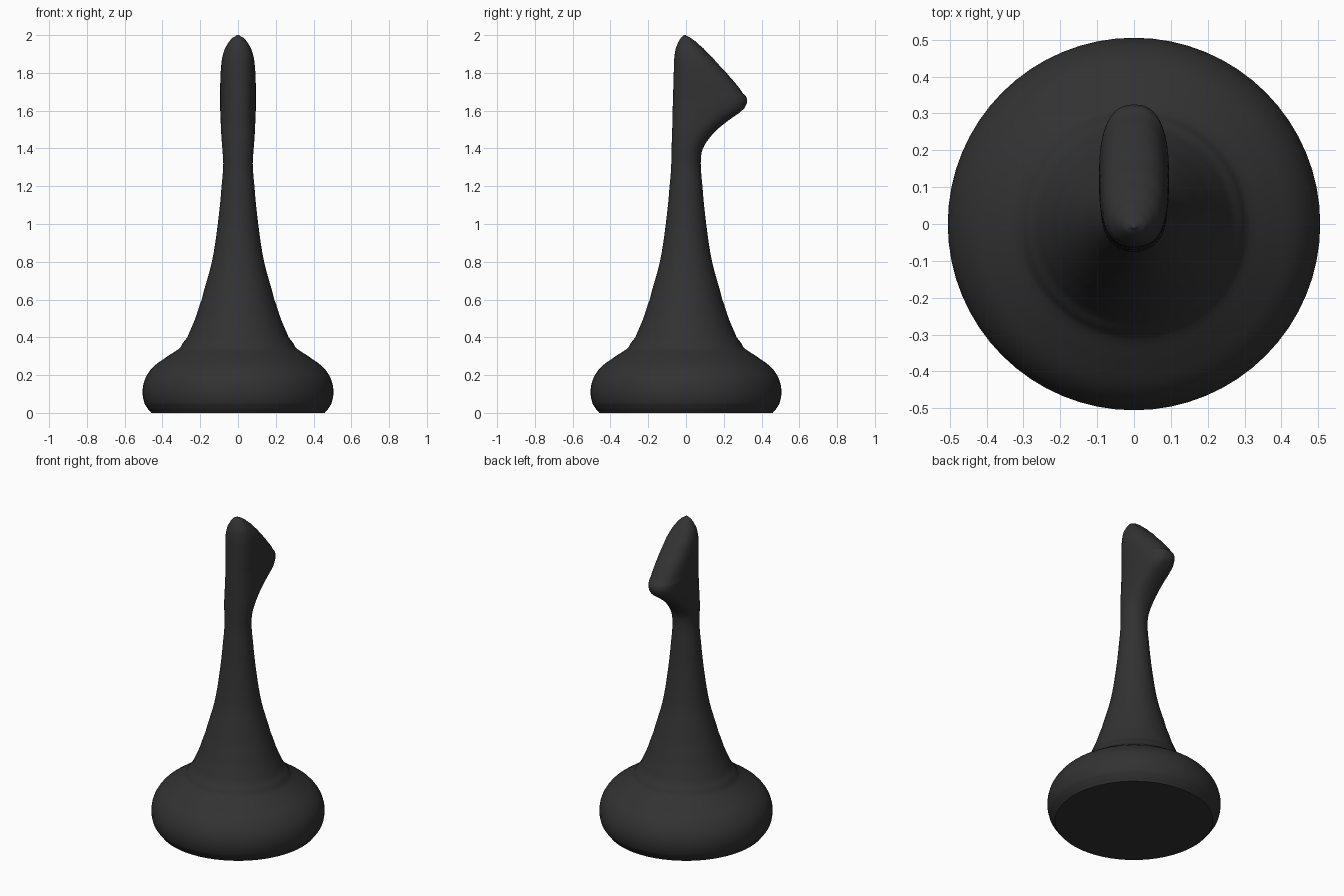
import bpy, bmesh, math

if "Cube" in bpy.data.objects:
    bpy.data.objects.remove(bpy.data.objects["Cube"])

SIDES, STEPS = 64, 4

# Stations: (height, half width in x, front y, back y, roundness exponent)
base = [(0, .46), (.02, .476), (.05, .495), (.1, .505), (.15, .501), (.2, .482),
        (.25, .442), (.3, .372), (.35, .303)]
stem = [(.35, .303), (.4, .268), (.5, .226), (.6, .192), (.8, .138), (1.0, .107),
        (1.2, .087), (1.32, .078)]
head = [(1.32, .078, -.078, .078, 2), (1.36, .08, -.077, .08, 2.05),
        (1.4, .083, -.076, .09, 2.1), (1.45, .087, -.075, .12, 2.2),
        (1.5, .09, -.073, .165, 2.3), (1.55, .092, -.072, .227, 2.4),
        (1.6, .094, -.071, .295, 2.5), (1.63, .095, -.07, .318, 2.5),
        (1.66, .095, -.069, .323, 2.5), (1.69, .095, -.068, .302, 2.5),
        (1.8, .092, -.065, .215, 2.4), (1.88, .084, -.062, .142, 2.3),
        (1.93, .069, -.054, .092, 2.2), (1.965, .048, -.04, .053, 2),
        (1.985, .03, -.027, .025, 2), (2.0, .006, -.012, -.002, 2)]


def round_stations(points):
    return [(z, r, -r, r, 2) for z, r in points]


def smooth(points):
    """Catmull-Rom refinement with heights kept in order."""
    out = []
    for i in range(len(points) - 1):
        a, b, c, d = (points[max(0, min(len(points) - 1, i + k))] for k in (-1, 0, 1, 2))
        for s in range(STEPS):
            t = s / STEPS
            row = [b[k] + .5 * t * (c[k] - a[k] + t * (2 * a[k] - 5 * b[k] + 4 * c[k] - d[k]
                   + t * (3 * (b[k] - c[k]) + d[k] - a[k]))) for k in range(5)]
            row[0] = b[0] + (c[0] - b[0]) * t
            out.append(row)
    return out + [points[-1]]


def power(v, n):
    return math.copysign(abs(v) ** (2 / n), v)


rows = (smooth(round_stations(base))[:-1] + smooth(round_stations(stem))[:-1]
        + smooth(head))

# One continuous skin from the foot to the tip
bm = bmesh.new()
rings = []
for z, rx, y0, y1, n in rows:
    ring = []
    for i in range(SIDES):
        a = 2 * math.pi * i / SIDES
        x = rx * power(math.cos(a), n)
        y = (y0 + y1) / 2 + (y1 - y0) / 2 * power(math.sin(a), n)
        ring.append(bm.verts.new((x, y, z)))
    rings.append(ring)
for lo, hi in zip(rings, rings[1:]):
    for i in range(SIDES):
        j = (i + 1) % SIDES
        bm.faces.new((lo[i], lo[j], hi[j], hi[i]))
bm.faces.new(rings[0][::-1])
bm.faces.new(rings[-1])
bmesh.ops.recalc_face_normals(bm, faces=bm.faces)
mesh = bpy.data.meshes.new("chess_piece")
bm.to_mesh(mesh)
bm.free()

piece = bpy.data.objects.new("chess_piece", mesh)
bpy.context.collection.objects.link(piece)
mat = bpy.data.materials.new("charcoal black")
mat.diffuse_color = (.032, .032, .032, 1)
mat.use_nodes = True
mat.node_tree.nodes["Principled BSDF"].inputs["Base Color"].default_value = mat.diffuse_color
mesh.materials.append(mat)

bpy.context.view_layer.objects.active = piece
piece.select_set(True)
bpy.ops.object.shade_smooth_by_angle(angle=math.radians(40))
